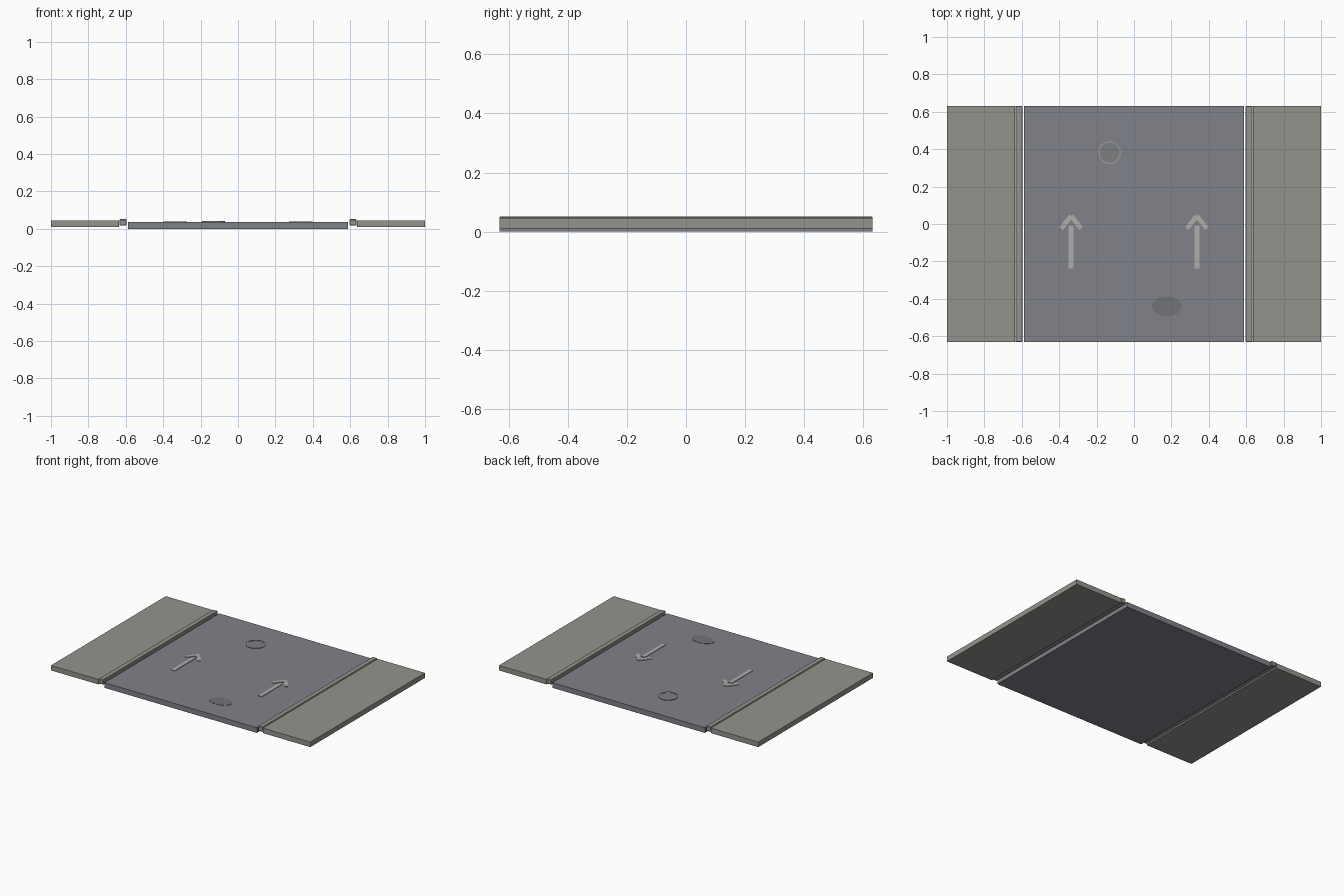
import bpy, bmesh, math
from mathutils import Matrix, Vector

if "Cube" in bpy.data.objects:
    bpy.data.objects.remove(bpy.data.objects["Cube"])


def material(name, rgb):
    m = bpy.data.materials.new(name)
    m.diffuse_color = (*rgb, 1)
    m.use_nodes = True
    m.node_tree.nodes["Principled BSDF"].inputs["Base Color"].default_value = m.diffuse_color
    return m


ASPHALT = material("asphalt", (0.215, 0.223, 0.255))
CONCRETE = material("concrete", (0.30, 0.29, 0.265))
PAINT = material("paint", (0.42, 0.42, 0.40))
IRON = material("iron", (0.20, 0.21, 0.22))
RIM = material("rim", (0.30, 0.30, 0.29))
DAMP = material("damp_patch", (0.165, 0.172, 0.195))


def finish(name, bm, mat):
    bmesh.ops.recalc_face_normals(bm, faces=bm.faces[:])
    me = bpy.data.meshes.new(name)
    bm.to_mesh(me)
    bm.free()
    ob = bpy.data.objects.new(name, me)
    bpy.context.collection.objects.link(ob)
    me.materials.append(mat)
    return ob


def box(name, lo, hi, mat, bevel=0):
    lo, hi = Vector(lo), Vector(hi)
    bm = bmesh.new()
    bmesh.ops.create_cube(bm, size=1, matrix=Matrix.Translation((lo + hi) / 2)
                          @ Matrix.Diagonal((*(hi - lo), 1)))
    if bevel:
        bmesh.ops.bevel(bm, geom=bm.edges[:], offset=bevel, segments=1, affect='EDGES')
    return finish(name, bm, mat)


def bar(name, a, b, width, z0, z1, mat):
    # flat painted strip from point a to point b
    d = Vector(b) - Vector(a)
    c = (Vector(a) + Vector(b)) / 2
    bm = bmesh.new()
    bmesh.ops.create_cube(bm, size=1, matrix=Matrix.Translation((c.x, c.y, (z0 + z1) / 2))
                          @ Matrix.Rotation(math.atan2(d.y, d.x), 4, 'Z')
                          @ Matrix.Diagonal((d.length, width, z1 - z0, 1)))
    return finish(name, bm, mat)


def disc(name, centre, rx, ry, z0, z1, mat, sides=32):
    bm = bmesh.new()
    bmesh.ops.create_cone(bm, cap_ends=True, segments=sides, radius1=1, radius2=1, depth=1,
                          matrix=Matrix.Translation((*centre, (z0 + z1) / 2))
                          @ Matrix.Diagonal((rx, ry, z1 - z0, 1)))
    return finish(name, bm, mat)


def ring(name, centre, r_in, r_out, z0, z1, mat, sides=32):
    bm = bmesh.new()
    loops = []
    for i in range(sides):
        a = 2 * math.pi * i / sides
        loops.append([bm.verts.new((centre[0] + r * math.cos(a), centre[1] + r * math.sin(a), z))
                      for r, z in ((r_in, z0), (r_out, z0), (r_out, z1), (r_in, z1))])
    for i in range(sides):
        p, q = loops[i], loops[(i + 1) % sides]
        for j in range(4):
            k = (j + 1) % 4
            bm.faces.new((p[j], q[j], q[k], p[k]))
    return finish(name, bm, mat)


Y = 0.632
ROAD_TOP = 0.036

# Road slab
box("road", (-0.588, -Y, 0), (0.588, Y, ROAD_TOP), ASPHALT)

# Kerbs and two-slab pavements on both sides
for side, s in (("left", -1), ("right", 1)):
    x0, x1 = sorted((s * 0.596, s * 0.634))
    box(f"kerb_{side}", (x0, -Y, 0.017), (x1, Y, 0.052), CONCRETE, 0.004)
    x0, x1 = sorted((s * 0.635, s * 1.0))
    box(f"pavement_{side}_front", (x0, -Y, 0.011), (x1, 0, 0.046), CONCRETE)
    box(f"pavement_{side}_back", (x0, 0, 0.011), (x1, Y, 0.046), CONCRETE)

    # Painted lane arrow
    cx = s * 0.336
    z0, z1 = ROAD_TOP - 0.003, 0.040
    bar(f"arrow_shaft_{side}", (cx, -0.238), (cx, -0.008), 0.027, z0, z1, PAINT)
    for t, word in ((-1, "a"), (1, "b")):
        bar(f"arrow_head_{side}_{word}", (cx, 0.043), (cx + t * 0.053, -0.024),
            0.025, z0, z1, PAINT)

# Manhole cover with rim
hole = (-0.131, 0.382)
disc("manhole_cover", hole, 0.055, 0.055, ROAD_TOP - 0.003, 0.039, IRON)
ring("manhole_rim", hole, 0.053, 0.062, ROAD_TOP - 0.003, 0.041, RIM)

# Dark repair patch
disc("road_patch", (0.175, -0.44), 0.08, 0.053, ROAD_TOP - 0.003, 0.038, DAMP)
